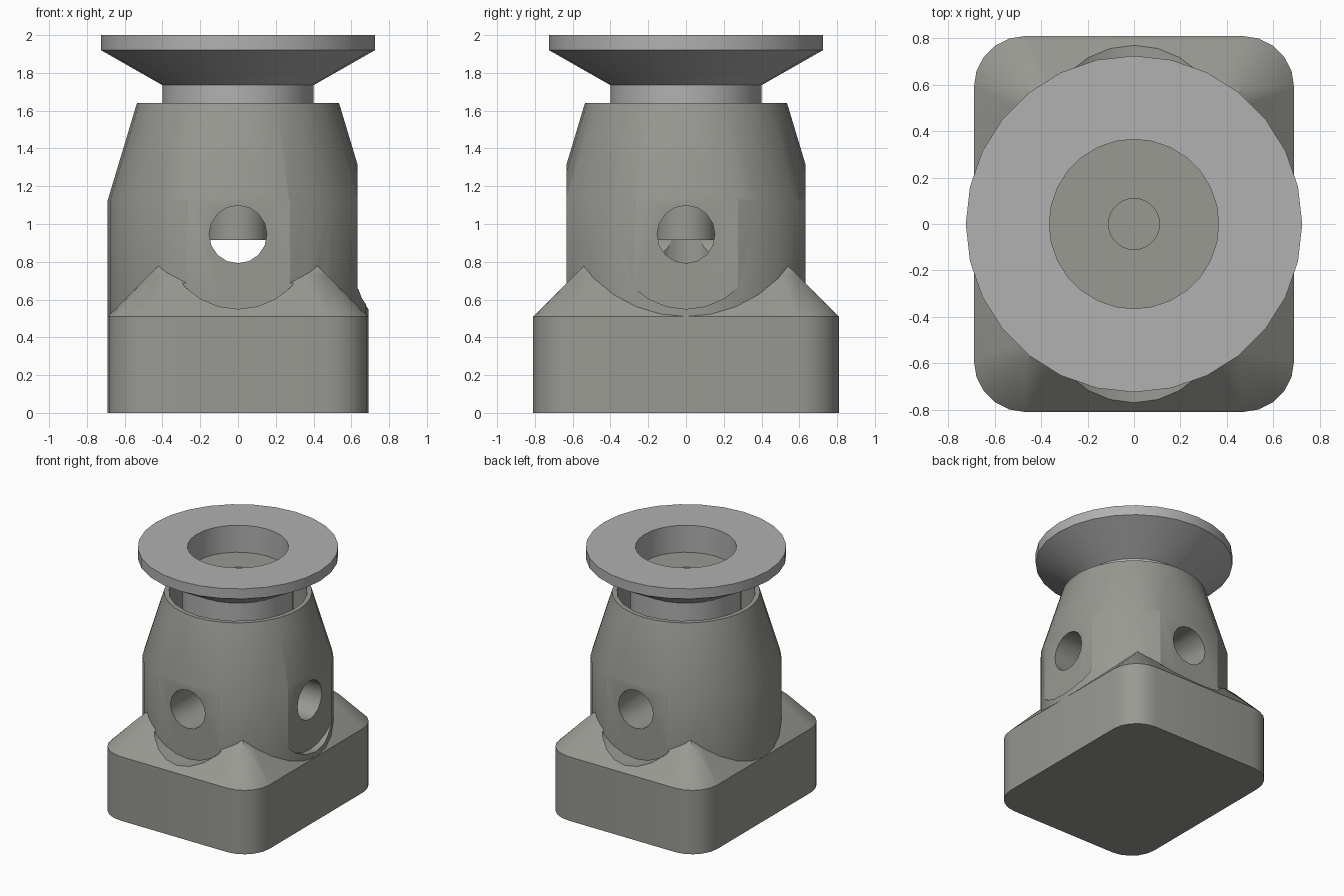
import bpy, bmesh
from math import sin, cos, pi, radians
from mathutils import Matrix

if "Cube" in bpy.data.objects:
    bpy.data.objects.remove(bpy.data.objects["Cube"])


def make_object(name, bm):
    bmesh.ops.recalc_face_normals(bm, faces=bm.faces)
    mesh = bpy.data.meshes.new(name)
    bm.to_mesh(mesh)
    bm.free()
    ob = bpy.data.objects.new(name, mesh)
    bpy.context.collection.objects.link(ob)
    return ob


def loft(name, rings, closed=False):
    """Skin a stack of equal-length point rings; cap the ends or join them up."""
    bm = bmesh.new()
    loops = [[bm.verts.new(p) for p in ring] for ring in rings]
    n = len(loops[0])
    pairs = list(zip(loops, loops[1:]))
    if closed:
        pairs.append((loops[-1], loops[0]))
    for a, b in pairs:
        for i in range(n):
            j = (i + 1) % n
            bm.faces.new((a[i], a[j], b[j], b[i]))
    if not closed:
        bm.faces.new(loops[0])
        bm.faces.new(loops[-1])
    bmesh.ops.remove_doubles(bm, verts=bm.verts, dist=1e-4)
    return make_object(name, bm)


def lathe(name, profile, n, closed=False):
    return loft(name, [[(r * cos(2 * pi * i / n), r * sin(2 * pi * i / n), z)
                        for i in range(n)] for r, z in profile], closed)


def rounded_rect(inset, z, hx=0.69, hy=0.81, rad=0.22, steps=5):
    r = max(rad - inset, 0)
    pts = []
    for k, (sx, sy) in enumerate(((1, 1), (-1, 1), (-1, -1), (1, -1))):
        cx, cy = sx * (hx - inset - r), sy * (hy - inset - r)
        for i in range(steps + 1):
            a = (k + i / steps) * pi / 2
            pts.append((cx + r * cos(a), cy + r * sin(a), z))
    return pts


def boolean(target, other, operation):
    mod = target.modifiers.new(operation.lower(), 'BOOLEAN')
    mod.operation = operation
    mod.solver = 'EXACT'
    mod.object = other
    bpy.context.view_layer.objects.active = target
    bpy.ops.object.modifier_apply(modifier=mod.name)
    bpy.data.objects.remove(other)


def side_cutter(radius, start, end, angle, n):
    """Horizontal cylinder at port height, pointing outward at an angle."""
    ob = lathe("cutter", [(radius, start), (radius, end)], n)
    ob.data.transform(Matrix.Translation((0, 0, 0.945))
                      @ Matrix.Rotation(radians(angle), 4, 'Z')
                      @ Matrix.Rotation(pi / 2, 4, 'Y'))
    ob.hide_render = True
    return ob


def finish(ob, mat):
    """Assign the material and smooth the curved faces."""
    ob.data.materials.clear()
    ob.data.materials.append(mat)
    bpy.ops.object.select_all(action='DESELECT')
    ob.select_set(True)
    bpy.context.view_layer.objects.active = ob
    bpy.ops.object.shade_smooth_by_angle(angle=radians(25))


def material(name, color):
    mat = bpy.data.materials.new(name)
    mat.diffuse_color = (*color, 1)
    mat.use_nodes = True
    mat.node_tree.nodes["Principled BSDF"].inputs["Base Color"].default_value = mat.diffuse_color
    return mat


dark_metal = material("dark_metal", (0.315, 0.32, 0.29))
steel = material("steel", (0.44, 0.44, 0.445))

# Housing: rounded block with 45 degree shoulders, joined to a round tower
housing = loft("housing", [rounded_rect(0, 0), rounded_rect(0, 0.51),
                           rounded_rect(0.22, 0.73), rounded_rect(0.32, 0.83)])
tower = lathe("tower", [(0.69, 0.3), (0.69, 1.125), (0.535, 1.64)], 32)
boolean(housing, tower, 'UNION')

# Flat round seats on three sides
for angle in (-90, 0, 90):
    boolean(housing, side_cutter(0.395, 0.632, 1.3, angle, 24), 'DIFFERENCE')

# Open top and inner bore
boolean(housing, lathe("cutter", [(0.167, 0.72), (0.167, 1.2), (0.5, 1.2),
                                  (0.5, 1.8)], 24), 'DIFFERENCE')

# Port holes: one straight through front to back, one on the right
boolean(housing, side_cutter(0.153, -1, 1, 90, 16), 'DIFFERENCE')
boolean(housing, side_cutter(0.153, 0, 1, 0, 16), 'DIFFERENCE')
finish(housing, dark_metal)

# Plunger core with a stem reaching into the bore and a small socket on top
plunger = lathe("plunger", [(0.16, 0.915), (0.16, 1.25), (0.365, 1.25),
                            (0.365, 1.785), (0.11, 1.785), (0.11, 1.5)], 28)
finish(plunger, dark_metal)

# Flanged collar around the core
collar = lathe("collar", [(0.4, 1.25), (0.4, 1.735), (0.725, 1.92), (0.725, 2.0),
                          (0.365, 2.0), (0.365, 1.25)], 28, closed=True)
finish(collar, steel)
